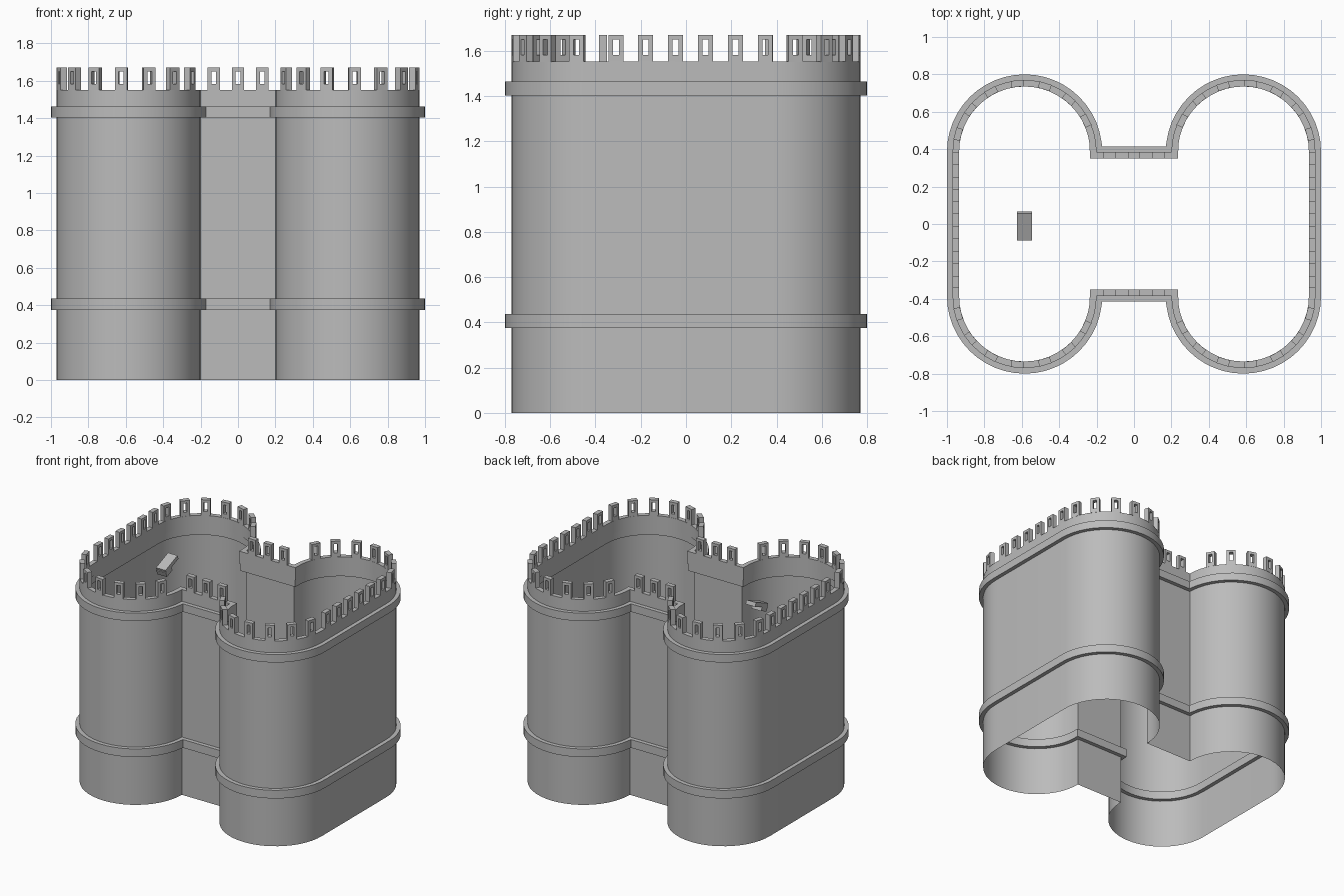
import bpy, bmesh, math
from mathutils import Matrix, Vector

if "Cube" in bpy.data.objects:
    bpy.data.objects.remove(bpy.data.objects["Cube"], do_unlink=True)

# Single stone material
stone = bpy.data.materials.new("grey_stone")
stone.use_nodes = True
GREY = (0.5, 0.5, 0.5, 1)
stone.diffuse_color = GREY
stone.node_tree.nodes["Principled BSDF"].inputs["Base Color"].default_value = GREY

CX, CY, R = 0.585, 0.385, 0.385   # tower centre and radius
STEPS = 24


def outline(d, z):
    """Keep footprint, offset outwards by d, counter-clockwise."""
    quarter = []
    for i in range(STEPS):
        a = math.pi * i / STEPS
        quarter.append((CX + (R + d) * math.cos(a), CY + (R + d) * math.sin(a)))
    quarter.append((CX - R - d, CY + d))
    back = quarter + [(-x, y) for x, y in reversed(quarter)]
    return [Vector((x, y, z)) for x, y in back + [(-x, -y) for x, y in back]]


def loft(bm, loops, closed=True):
    """Join matching loops with quads; closed also joins last to first."""
    rows = [[bm.verts.new(p) for p in loop] for loop in loops]
    n = len(rows[0])
    for k in range(len(rows) if closed else len(rows) - 1):
        a, b = rows[k], rows[(k + 1) % len(rows)]
        for i in range(n):
            j = (i + 1) % n
            bm.faces.new((a[i], a[j], b[j], b[i]))


def finish(bm, name):
    bmesh.ops.recalc_face_normals(bm, faces=bm.faces)
    mesh = bpy.data.meshes.new(name)
    bm.to_mesh(mesh)
    bm.free()
    mesh.materials.append(stone)
    obj = bpy.data.objects.new(name, mesh)
    bpy.context.collection.objects.link(obj)
    bpy.ops.object.select_all(action='DESELECT')
    obj.select_set(True)
    bpy.context.view_layer.objects.active = obj
    bpy.ops.object.shade_smooth_by_angle(angle=math.radians(30))
    return obj


def ring(name, inner, outer, z0, z1):
    bm = bmesh.new()
    loft(bm, [outline(outer, z0), outline(outer, z1), outline(inner, z1), outline(inner, z0)])
    return finish(bm, name)


# Thin outer wall, open at top and bottom
bm = bmesh.new()
loft(bm, [outline(0, 0), outline(0, 1.46)], closed=False)
finish(bm, "outer_wall")

# String courses and parapet
ring("lower_band", -0.03, 0.03, 0.375, 0.437)
ring("upper_band", -0.03, 0.03, 1.403, 1.463)
ring("parapet", -0.035, 0, 1.46, 1.552)


# Merlons: rectangular frames with a slit through them
def merlon(bm, x, y, angle):
    place = Matrix.Translation((x, y, 1.55)) @ Matrix.Rotation(angle, 4, 'Z')

    def rect(depth, half, low, high):
        corners = ((-half, low), (half, low), (half, high), (-half, high))
        return [place @ Vector((depth, w, h)) for w, h in corners]

    big, slit = (0.033, 0, 0.12), (0.013, 0.032, 0.1)
    loft(bm, [rect(0, *big), rect(0, *slit), rect(-0.035, *slit), rect(-0.035, *big)])


bm = bmesh.new()
for sx in (-1, 1):
    # straight flank
    for k in range(6):
        merlon(bm, sx * (CX + R), -0.31 + 0.132 * k, 0 if sx > 0 else math.pi)
    # round towers
    for sy in (-1, 1):
        for k in range(7):
            a = math.radians(15 + 23 * k)
            dx, dy = sx * math.cos(a), sy * math.sin(a)
            merlon(bm, sx * CX + R * dx, sy * CY + R * dy, math.atan2(dy, dx))
# walls between the towers
for sy in (-1, 1):
    for k in (-1, 0, 1):
        merlon(bm, 0.13 * k, sy * CY, sy * math.pi / 2)
finish(bm, "merlons")


# Small tilted block inside the keep
def box(bm, size, centre, tilt):
    m = Matrix.Translation(centre) @ Matrix.Rotation(tilt, 4, 'X') @ Matrix.Diagonal((*size, 1))
    bmesh.ops.create_cube(bm, size=1, matrix=m)


bm = bmesh.new()
box(bm, (0.08, 0.155, 0.03), (-0.585, -0.01, 1.505), math.radians(22))
box(bm, (0.08, 0.07, 0.04), (-0.585, -0.045, 1.465), math.radians(22))
finish(bm, "inner_block")
